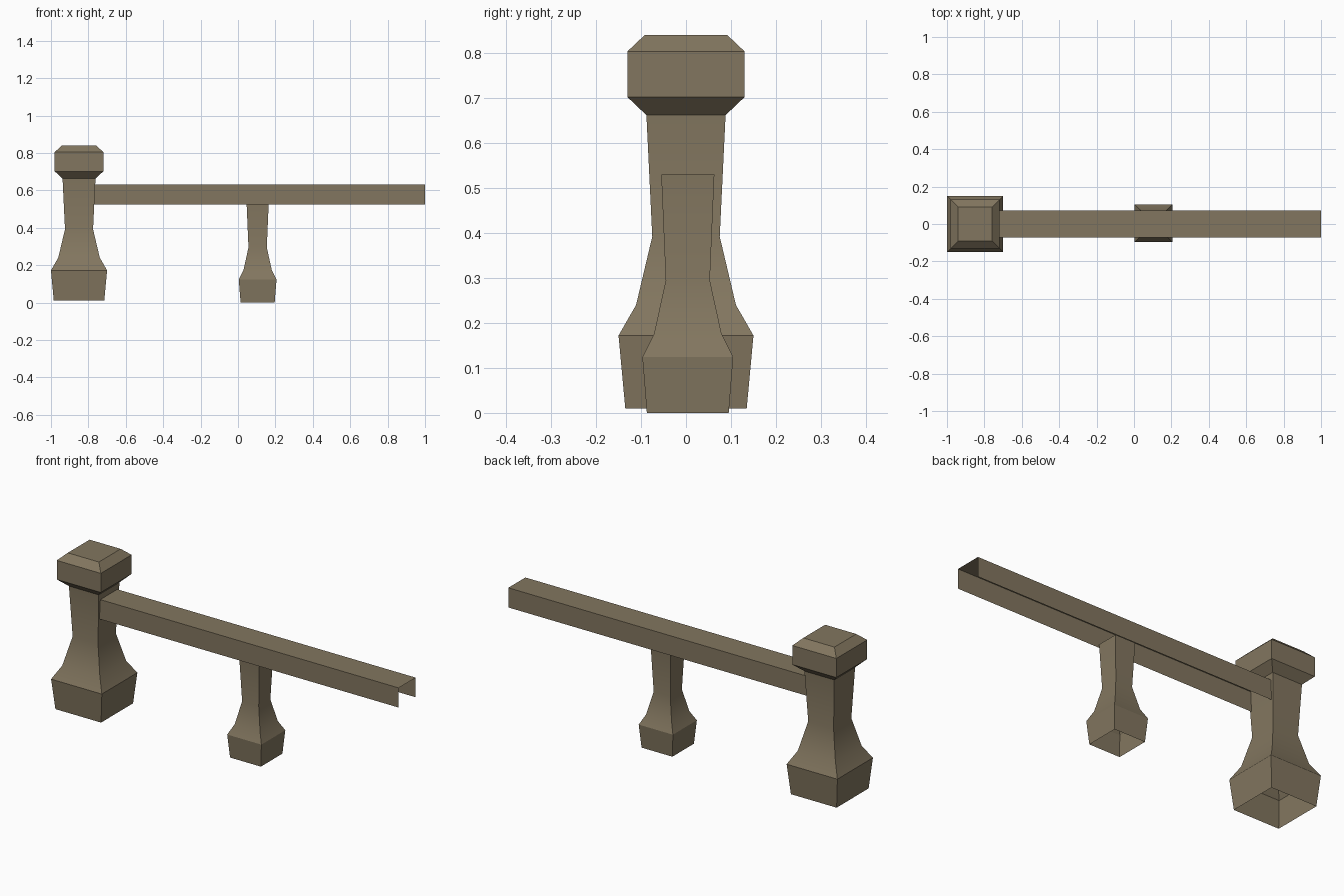
import bpy, math

if "Cube" in bpy.data.objects:
    bpy.data.objects.remove(bpy.data.objects["Cube"])

stone = bpy.data.materials.new("weathered brown stone")
stone.diffuse_color = (0.225, 0.182, 0.115, 1)
stone.use_nodes = True
stone.node_tree.nodes["Principled BSDF"].inputs["Base Color"].default_value = stone.diffuse_color


def make_object(name, verts, faces):
    mesh = bpy.data.meshes.new(name)
    mesh.from_pydata(verts, [], faces)
    mesh.materials.append(stone)
    obj = bpy.data.objects.new(name, mesh)
    bpy.context.collection.objects.link(obj)
    # soft waist, sharp corners
    bpy.ops.object.select_all(action='DESELECT')
    obj.select_set(True)
    bpy.context.view_layer.objects.active = obj
    bpy.ops.object.shade_smooth_by_angle(angle=math.radians(28))
    return obj


def square_post(name, x, y, profile, capped):
    """Square rings from (half width, height) pairs, open underneath."""
    verts = [(x + sx * h, y + sy * h, z) for h, z in profile
             for sx, sy in ((-1, -1), (1, -1), (1, 1), (-1, 1))]
    faces = []
    for r in range(len(profile) - 1):
        for i in range(4):
            a, b = 4 * r + i, 4 * r + (i + 1) % 4
            faces.append((a, b, b + 4, a + 4))
    if capped:
        faces.append(tuple(range(len(verts) - 4, len(verts))))
    return make_object(name, verts, faces)


# Large end post with chamfered cap
square_post("newel_post", -0.85, 0.0,
            [(0.135, 0.01), (0.15, 0.172), (0.111, 0.24), (0.075, 0.392),
             (0.088, 0.662), (0.13, 0.702), (0.13, 0.804), (0.092, 0.84)], True)

# Small middle post under the rail
square_post("baluster", 0.105, 0.004,
            [(0.091, 0.0), (0.101, 0.124), (0.075, 0.176), (0.049, 0.295),
             (0.059, 0.53)], False)

# Handrail: inverted channel, open below and at the ends
section = [(-0.072, 0.525), (-0.072, 0.63), (0.072, 0.63), (0.072, 0.525)]
make_object("handrail", [(x, y, z) for x in (-0.775, 1.0) for y, z in section],
            [(i, i + 4, i + 5, i + 1) for i in range(3)])
